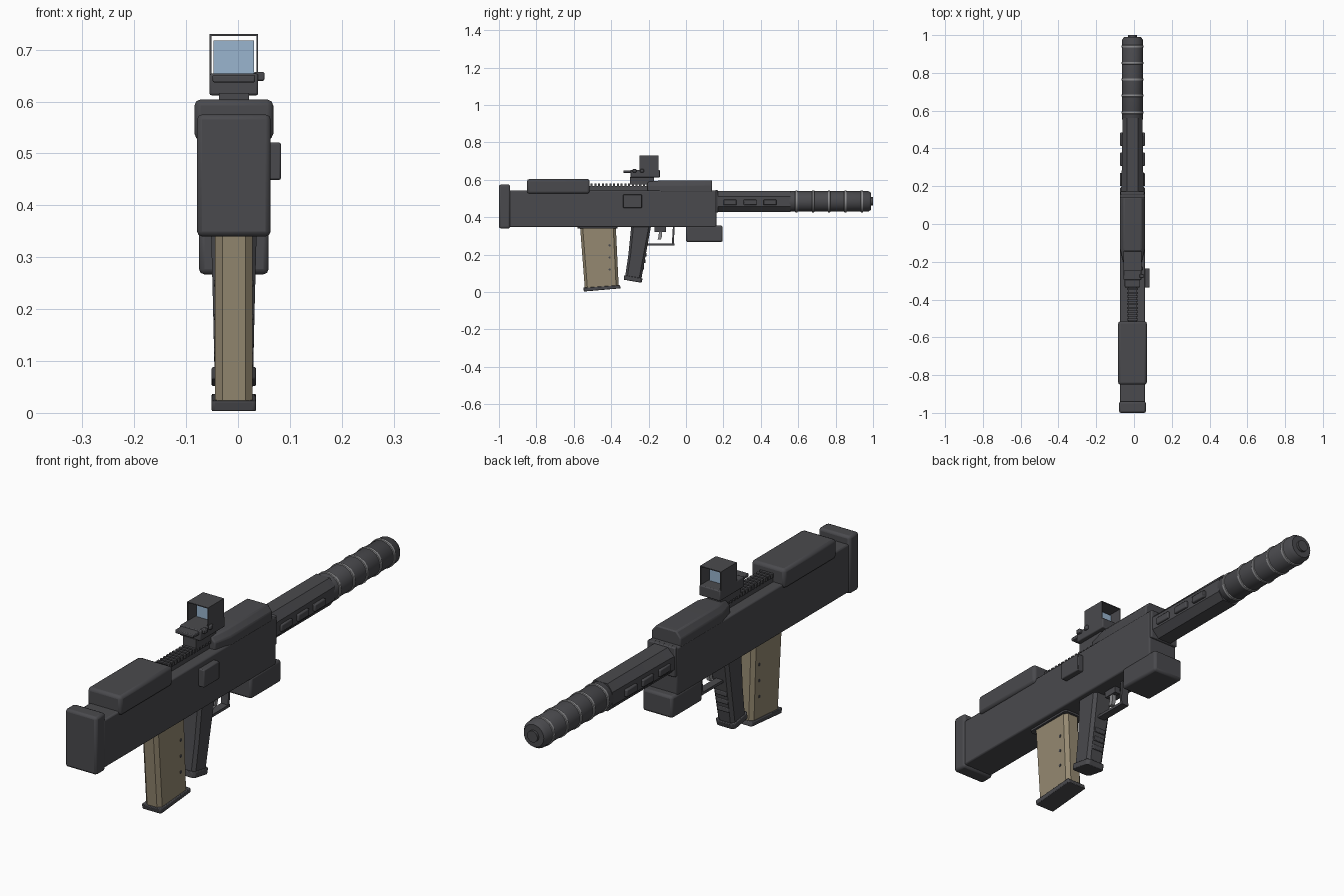
import bpy, bmesh, math
from mathutils import Matrix, Vector

if "Cube" in bpy.data.objects:
    bpy.data.objects.remove(bpy.data.objects["Cube"])

CX = -0.008  # centre plane of the main body


def mat(name, col):
    m = bpy.data.materials.new(name)
    m.diffuse_color = (*col, 1)
    m.use_nodes = True
    m.node_tree.nodes["Principled BSDF"].inputs["Base Color"].default_value = m.diffuse_color
    return m


DARK = mat("dark grey", (0.068, 0.068, 0.075))
TAN = mat("tan", (0.30, 0.25, 0.165))
STEEL = mat("light steel", (0.27, 0.27, 0.28))
GLASS = mat("blue glass", (0.32, 0.46, 0.62))


def finish(name, bm, m, bevel=0, segs=2, smooth=True):
    bmesh.ops.recalc_face_normals(bm, faces=bm.faces)
    me = bpy.data.meshes.new(name)
    bm.to_mesh(me)
    bm.free()
    me.materials.append(m)
    o = bpy.data.objects.new(name, me)
    bpy.context.collection.objects.link(o)
    if bevel:
        b = o.modifiers.new("bevel", 'BEVEL')
        b.width, b.segments, b.limit_method = bevel, segs, 'ANGLE'
    if smooth:
        bpy.ops.object.select_all(action='DESELECT')
        o.select_set(True)
        bpy.context.view_layer.objects.active = o
        bpy.ops.object.shade_smooth_by_angle(angle=math.radians(35))
    return o


def box(name, x, y, z, m=DARK, bevel=0.0, segs=2):
    bm = bmesh.new()
    size = [b - a for a, b in (x, y, z)]
    mid = [(a + b) / 2 for a, b in (x, y, z)]
    bmesh.ops.create_cube(bm, size=1, matrix=Matrix.Translation(mid) @ Matrix.Diagonal((*size, 1)))
    return finish(name, bm, m, bevel, segs)


def loft(name, sections, m=DARK, bevel=0.0):
    """Join matching rings of points and cap both ends."""
    bm = bmesh.new()
    rings = [[bm.verts.new(p) for p in s] for s in sections]
    n = len(rings[0])
    for a, b in zip(rings, rings[1:]):
        for i in range(n):
            bm.faces.new((a[i], a[(i + 1) % n], b[(i + 1) % n], b[i]))
    bm.faces.new(rings[0])
    bm.faces.new(rings[-1])
    return finish(name, bm, m, bevel)


def oct_ring(y0, y1, z0, z1, half, c):
    """Chamfered rectangle; z runs from z0 at the back to z1 at the front."""
    pts = [(-half + c, y0), (half - c, y0), (half, y0 + c), (half, y1 - c),
           (half - c, y1), (-half + c, y1), (-half, y1 - c), (-half, y0 + c)]
    return [(CX + x, y, z0 + (z1 - z0) * (y - y0) / (y1 - y0)) for x, y in pts]


def lathe(name, prof, m=DARK, z=0.485, n=32):
    """Turned part along y from (radius, y) pairs."""
    return loft(name, [[(CX + r * math.cos(2 * math.pi * i / n), y, z + r * math.sin(2 * math.pi * i / n))
                        for i in range(n)] for r, y in prof], m)


def sym(h):
    return (CX - h, CX + h)


# stock and receiver
box("butt_plate", sym(0.071), (-1.0, -0.94), (0.34, 0.575), bevel=0.01)
box("receiver", sym(0.066), (-0.945, 0.162), (0.348, 0.543), bevel=0.006)
box("cheek_rest", sym(0.076), (-0.85, -0.515), (0.526, 0.604), bevel=0.012)
loft("top_cover", [[(CX + x, y, z) for x, z in
                    ((-w, 0.535), (w, 0.535), (w, 0.572), (w - 0.02, t), (0.02 - w, t), (-w, 0.572))]
                   for y, w, t in ((-0.205, 0.048, 0.59), (-0.13, 0.066, 0.597), (0.14, 0.066, 0.597))],
     bevel=0.005)
box("front_block", sym(0.067), (0.0, 0.196), (0.267, 0.356), bevel=0.01)
box("side_button", (0.055, 0.083), (-0.336, -0.236), (0.449, 0.521), bevel=0.004)

# toothed sight rail
box("rail_base", sym(0.024), (-0.53, -0.19), (0.54, 0.567))
for i in range(16):
    y = -0.51 + i * 0.02
    box("rail_tooth", sym(0.029), (y, y + 0.011), (0.564, 0.58))

# handguard with raised side pads
loft("handguard", [[(CX + x, y, 0.484 + z) for x, z in
                    ((-0.03, -h), (0.03, -h), (w, -0.027), (w, 0.027), (0.03, h), (-0.03, h), (-w, 0.027), (-w, -0.027))]
                   for y, w, h in ((0.15, 0.061, 0.056), (0.2, 0.058, 0.056), (0.56, 0.053, 0.056))])
for y in (0.2, 0.308, 0.414):
    for s in (-1, 1):
        a, b = CX + s * 0.05, CX + s * 0.066
        box("guard_pad", (min(a, b), max(a, b)), (y, y + 0.07), (0.465, 0.494), bevel=0.004)
box("handguard_collar", sym(0.063), (0.155, 0.172), (0.425, 0.545), bevel=0.004)

# ringed muzzle tube
lathe("muzzle_tube", [(0.05, 0.545), (0.055, 0.555), (0.055, 0.975), (0.045, 0.99)])
for y in (0.59, 0.68, 0.765, 0.852, 0.94):
    lathe("muzzle_ring", [(0.054, y - 0.007), (0.0585, y - 0.005), (0.0585, y + 0.005), (0.054, y + 0.007)], STEEL)
lathe("muzzle_tip", [(0.023, 0.98), (0.023, 1.0)])

# magazine
loft("magazine_collar", [oct_ring(-0.58, -0.365, 0.34, 0.34, 0.045, 0.01),
                         oct_ring(-0.58, -0.365, 0.352, 0.352, 0.045, 0.01)])
loft("magazine", [oct_ring(-0.541, -0.36, 0.02, 0.033, 0.036, 0.014),
                  oct_ring(-0.566, -0.375, 0.345, 0.345, 0.036, 0.014)], TAN)
loft("magazine_foot", [oct_ring(-0.545, -0.349, 0.003, 0.02, 0.043, 0.004),
                       oct_ring(-0.55, -0.353, 0.023, 0.037, 0.043, 0.004)], bevel=0.003)
for z in (0.12, 0.185, 0.25):
    for s in (-1, 1):
        bm = bmesh.new()
        bmesh.ops.create_cone(bm, cap_ends=True, segments=12, radius1=0.006, radius2=0.006, depth=0.004,
                              matrix=Matrix.Translation((CX + s * 0.036, -0.408, z)) @ Matrix.Rotation(math.pi / 2, 4, 'Y'))
        finish("magazine_hole", bm, DARK)

# pistol grip
loft("grip", [oct_ring(-0.326, -0.24, 0.08, 0.062, 0.037, 0.012),
              oct_ring(-0.308, -0.215, 0.2, 0.2, 0.04, 0.012),
              oct_ring(-0.293, -0.187, 0.352, 0.352, 0.044, 0.012)])
loft("grip_foot", [oct_ring(-0.333, -0.238, 0.066, 0.05, 0.043, 0.01),
                   oct_ring(-0.331, -0.231, 0.09, 0.073, 0.043, 0.01)], bevel=0.003)
for z in (0.12, 0.155, 0.19):
    y = -0.237 + (z - 0.07) * 0.185
    box("grip_ridge", sym(0.026), (y - 0.02, y + 0.004), (z, z + 0.02), bevel=0.003)

# trigger and guard
box("guard_bar", sym(0.016), (-0.215, -0.062), (0.249, 0.26))
loft("guard_post", [[(CX + x, y + d, z) for x, d in ((-0.016, 0), (0.016, 0), (0.016, 0.01), (-0.016, 0.01))]
                    for y, z in ((-0.076, 0.25), (-0.07, 0.352))])
box("trigger_mount", sym(0.012), (-0.168, -0.108), (0.322, 0.352))
loft("trigger", [[(CX + x, y + d, z) for x, d in ((-0.008, 0), (0.008, 0), (0.008, 0.018), (-0.008, 0.018))]
                 for y, z in ((-0.152, 0.28), (-0.146, 0.3), (-0.145, 0.33))], STEEL)

# sight
box("sight_mount", sym(0.029), (-0.3, -0.17), (0.575, 0.616))
box("sight_base", sym(0.047), (-0.297, -0.14), (0.612, 0.654), bevel=0.004)
box("sight_rear", sym(0.041), (-0.335, -0.29), (0.637, 0.651), bevel=0.003)
box("sight_knob", (0.03, 0.051), (-0.285, -0.265), (0.64, 0.657), bevel=0.003)
box("sight_knob_front", (0.03, 0.047), (-0.245, -0.225), (0.64, 0.657), bevel=0.003)
for s in (-1, 1):
    a, b = CX + s * 0.0435, CX + s * 0.047
    box("hood_side", (min(a, b), max(a, b)), (-0.248, -0.146), (0.645, 0.73))
box("hood_top", sym(0.047), (-0.248, -0.146), (0.7265, 0.73))
box("sight_glass", sym(0.039), (-0.2, -0.194), (0.65, 0.718), GLASS)
